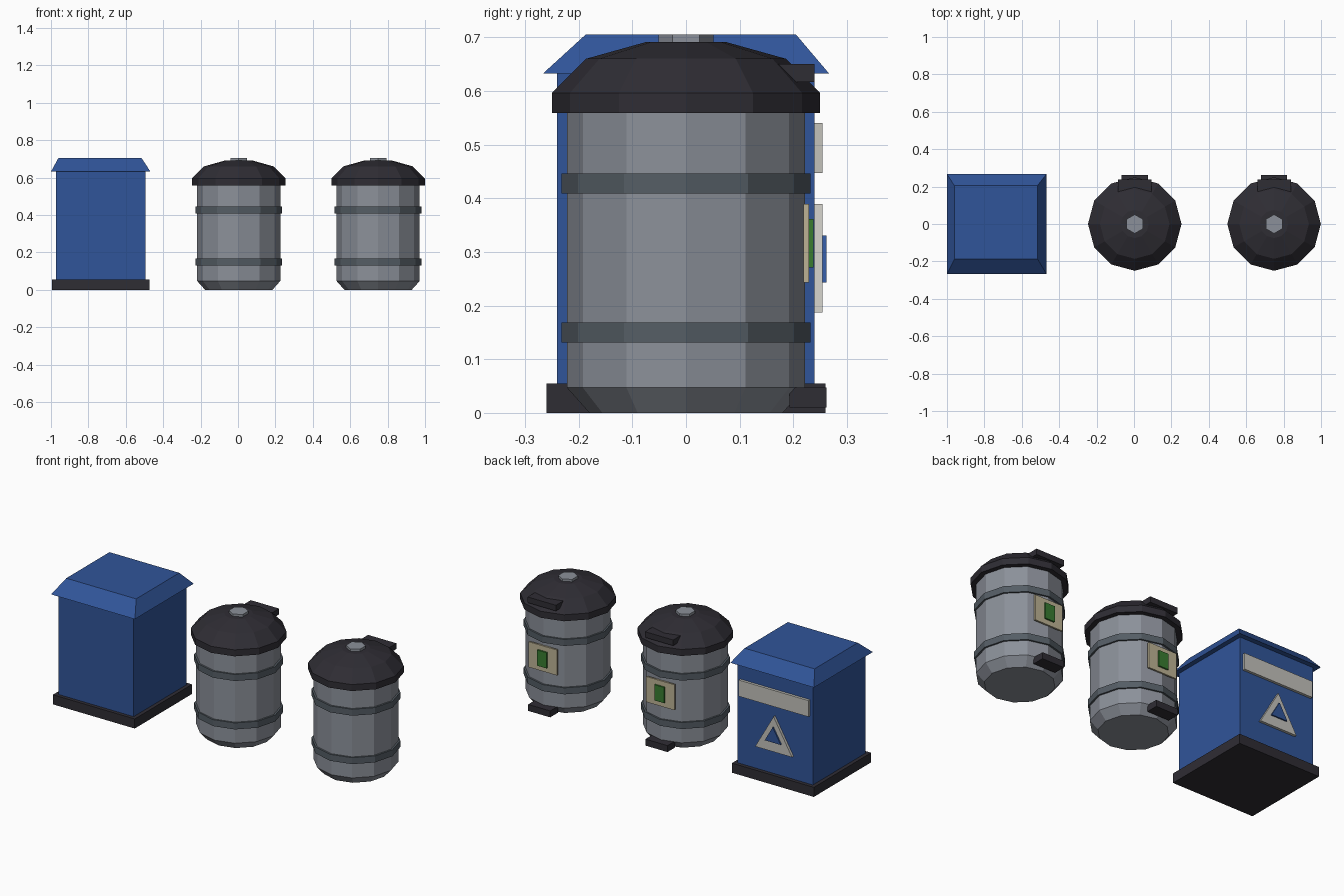
import bpy, bmesh
from math import sin, cos, pi

if "Cube" in bpy.data.objects:
    bpy.data.objects.remove(bpy.data.objects["Cube"])


def material(name, rgb):
    m = bpy.data.materials.new(name)
    m.use_nodes = True
    m.diffuse_color = (*rgb, 1)
    m.node_tree.nodes["Principled BSDF"].inputs["Base Color"].default_value = (*rgb, 1)
    return m


BLUE = material("blue paint", (0.03, 0.09, 0.32))
STEEL = material("grey steel", (0.26, 0.28, 0.32))
BAND = material("band steel", (0.09, 0.11, 0.13))
DARK = material("dark plastic", (0.028, 0.026, 0.034))
CREAM = material("cream label", (0.51, 0.45, 0.30))
WHITE = material("pale sign", (0.55, 0.54, 0.50))
GREEN = material("green sticker", (0.04, 0.20, 0.03))


def finish(name, bm, mat):
    bmesh.ops.recalc_face_normals(bm, faces=bm.faces[:])
    mesh = bpy.data.meshes.new(name)
    bm.to_mesh(mesh)
    bm.free()
    mesh.materials.append(mat)
    obj = bpy.data.objects.new(name, mesh)
    bpy.context.collection.objects.link(obj)
    return obj


def loft(name, rings, mat):
    """Skin closed rings of points and cap both ends."""
    bm = bmesh.new()
    loops = [[bm.verts.new(p) for p in ring] for ring in rings]
    n = len(loops[0])
    for a, b in zip(loops, loops[1:]):
        for i in range(n):
            j = (i + 1) % n
            bm.faces.new((a[i], a[j], b[j], b[i]))
    bm.faces.new(loops[0])
    bm.faces.new(loops[-1])
    return finish(name, bm, mat)


def lathe(name, cx, profile, mat, sides=12):
    angles = [pi / 2 + 2 * pi * i / sides for i in range(sides)]
    return loft(name, [[(cx + r * cos(a), r * sin(a), z) for a in angles]
                       for r, z in profile], mat)


def rect(cx, cy, hx, hy, z):
    return [(cx + sx * hx, cy + sy * hy, z)
            for sx, sy in ((-1, -1), (1, -1), (1, 1), (-1, 1))]


def box(name, cx, hx, y0, y1, z0, z1, mat):
    cy, hy = (y0 + y1) / 2, (y1 - y0) / 2
    return loft(name, [rect(cx, cy, hx, hy, z) for z in (z0, z1)], mat)


def triangle(name, cx, half, z0, z1, y0, y1, mat):
    return loft(name, [[(cx - half, y, z0), (cx + half, y, z0), (cx, y, z1)]
                       for y in (y0, y1)], mat)


# Square recycling bin
BX = -0.734
box("box_base", BX, 0.26, -0.26, 0.26, 0, 0.055, DARK)
box("box_body", BX, 0.239, -0.24, 0.239, 0.02, 0.632, BLUE)
loft("box_roof", [rect(BX, 0, 0.266, 0.267, 0.632),
                  rect(BX - 0.004, 0.009, 0.222, 0.196, 0.705)], BLUE)
box("box_sign_strip", BX, 0.222, 0.235, 0.254, 0.447, 0.54, WHITE)
triangle("box_sign_triangle", BX, 0.117, 0.187, 0.389, 0.235, 0.254, WHITE)
triangle("box_sign_triangle_centre", BX, 0.051, 0.243, 0.331, 0.25, 0.262, BLUE)

# Two matching round bins
for side, cx in (("middle", 0.004), ("left", 0.749)):
    lathe(side + "_drum", cx, [(0.18, 0), (0.222, 0.047), (0.222, 0.57)], STEEL)
    for level, z in (("lower", 0.131), ("upper", 0.409)):
        lathe(f"{side}_{level}_band", cx, [(0.232, z), (0.232, z + 0.037)], BAND)
    lathe(side + "_lid", cx, [(0.25, 0.559), (0.25, 0.596), (0.186, 0.66),
                              (0.075, 0.691)], DARK)
    lathe(side + "_lid_knob", cx, [(0.051, 0.68), (0.051, 0.705)], STEEL, 6)
    box(side + "_lid_hinge", cx, 0.09, 0.167, 0.239, 0.617, 0.65, DARK)
    box(side + "_pedal", cx, 0.07, 0.193, 0.262, 0.01, 0.047, DARK)
    box(side + "_label", cx, 0.09, 0.219, 0.229, 0.243, 0.389, CREAM)
    box(side + "_label_sticker", cx, 0.031, 0.228, 0.238, 0.271, 0.361, GREEN)
